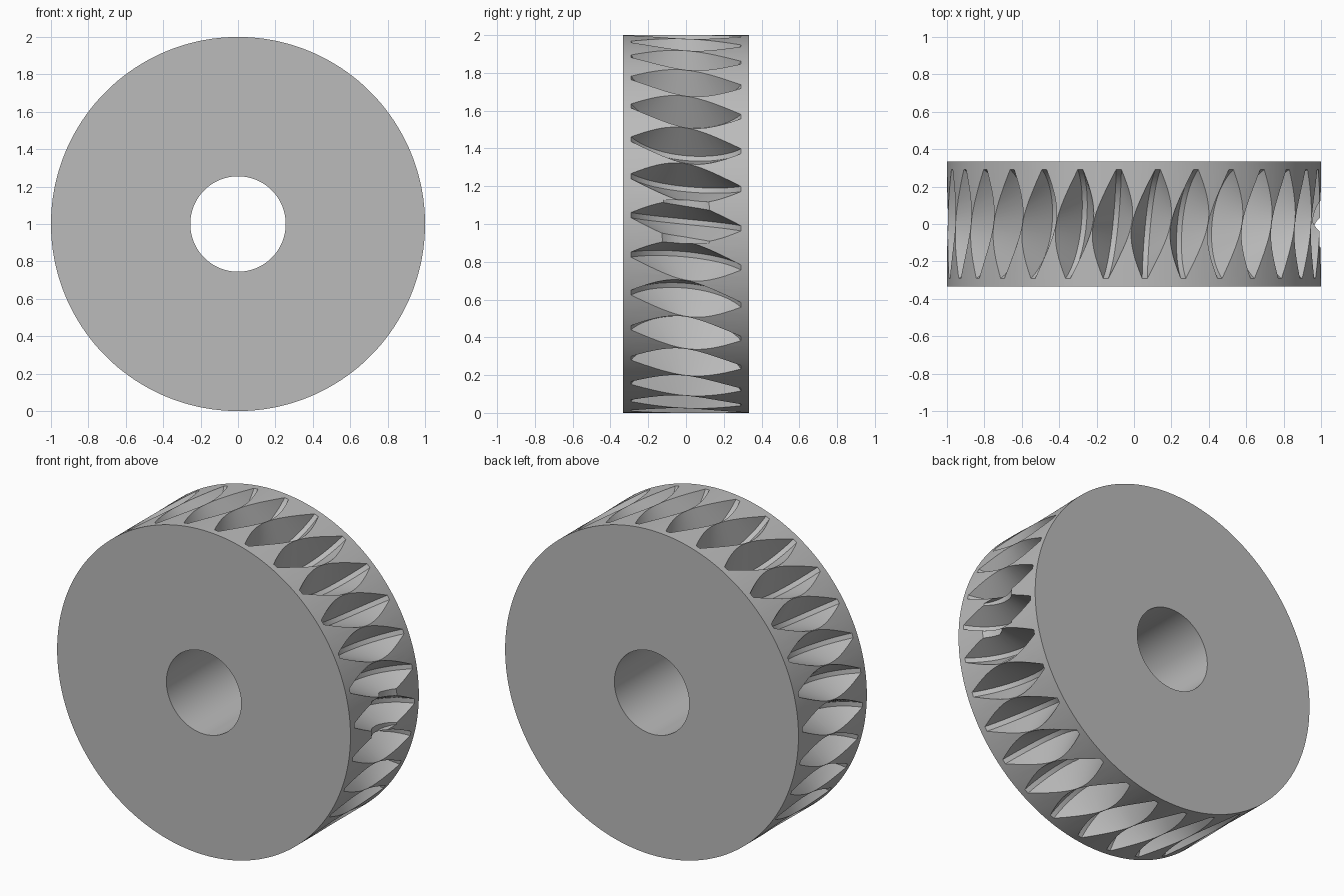
import bpy, bmesh, math
from mathutils import Matrix, Vector

TEETH = 30
CENTRE = Vector((0, 0, 1))
HALF_WIDTH = 0.333
BORE = 0.255
WORM_DIST = 1.165      # wheel axis to worm axis
WORM_ROOT = 0.21
WORM_TIP = 0.335
PITCH = math.tau / TEETH

if "Cube" in bpy.data.objects:
    bpy.data.objects.remove(bpy.data.objects["Cube"], do_unlink=True)

steel = bpy.data.materials.new("plain grey")
steel.use_nodes = True
grey = (0.5, 0.5, 0.5, 1)
steel.diffuse_color = grey
steel.node_tree.nodes["Principled BSDF"].inputs["Base Color"].default_value = grey


def make_object(name, bm, helper=False):
    bmesh.ops.recalc_face_normals(bm, faces=bm.faces)
    mesh = bpy.data.meshes.new(name)
    bm.to_mesh(mesh)
    bm.free()
    obj = bpy.data.objects.new(name, mesh)
    bpy.context.collection.objects.link(obj)
    mesh.materials.append(steel)
    obj.hide_render = helper
    return obj


def add_ring(bm, radius, y, count):
    return [bm.verts.new((radius * math.cos(math.tau * i / count), y,
                          1 + radius * math.sin(math.tau * i / count)))
            for i in range(count)]


def bridge(bm, a, b):
    n = len(a)
    for i in range(n):
        j = (i + 1) % n
        bm.faces.new((a[i], a[j], b[j], b[i]))


# Wheel blank: a thick disc with a round bore
bm = bmesh.new()
profile = [(1, -HALF_WIDTH), (1, HALF_WIDTH), (BORE, HALF_WIDTH), (BORE, -HALF_WIDTH)]
rings = [add_ring(bm, r, y, 180) for r, y in profile]
for k in range(4):
    bridge(bm, rings[k], rings[(k + 1) % 4])
wheel = make_object("worm_wheel", bm)


# Thread cutter: a tapered section swept along part of a helix
def add_thread(bm, turn):
    section = [(0.09, 0.106), (0.165, 0.106), (WORM_TIP, 0.014),
               (WORM_TIP, -0.014), (0.165, -0.106), (0.09, -0.106)]
    spin = Matrix.Rotation(turn, 4, 'Y')
    steps, previous = 32, None
    for s in range(steps + 1):
        a = math.radians(-80 + 160 * s / steps)
        loop = []
        for r, h in section:
            p = Vector((WORM_DIST - r * math.cos(a), r * math.sin(a),
                        0.012 + h - PITCH * a / math.tau))
            loop.append(bm.verts.new(spin @ p + CENTRE))
        if previous:
            bridge(bm, previous, loop)
        else:
            bm.faces.new(loop)
        previous = loop
    bm.faces.new(previous[::-1])


bm = bmesh.new()
for t in range(TEETH):
    add_thread(bm, math.tau * t / TEETH)
threads = make_object("thread_cutter", bm, True)

# Core cutter: one pitch of the worm's root cylinder, relieving one gap
bm = bmesh.new()
bmesh.ops.create_cone(bm, cap_ends=True, segments=64, radius1=WORM_ROOT,
                      radius2=WORM_ROOT, depth=PITCH + 0.02,
                      matrix=Matrix.Translation((WORM_DIST, 0, 1.012)))
core = make_object("core_cutter", bm, True)

# Cut the gaps, then remove the helpers
bpy.context.view_layer.objects.active = wheel
wheel.select_set(True)
for cutter in (threads, core):
    mod = wheel.modifiers.new("cut", 'BOOLEAN')
    mod.operation = 'DIFFERENCE'
    mod.solver = 'EXACT'
    mod.use_self = True
    mod.object = cutter
    bpy.ops.object.modifier_apply(modifier=mod.name)
    bpy.data.objects.remove(cutter, do_unlink=True)

bpy.ops.object.select_all(action='DESELECT')
wheel.select_set(True)
bpy.ops.object.shade_smooth_by_angle(angle=math.radians(25))
